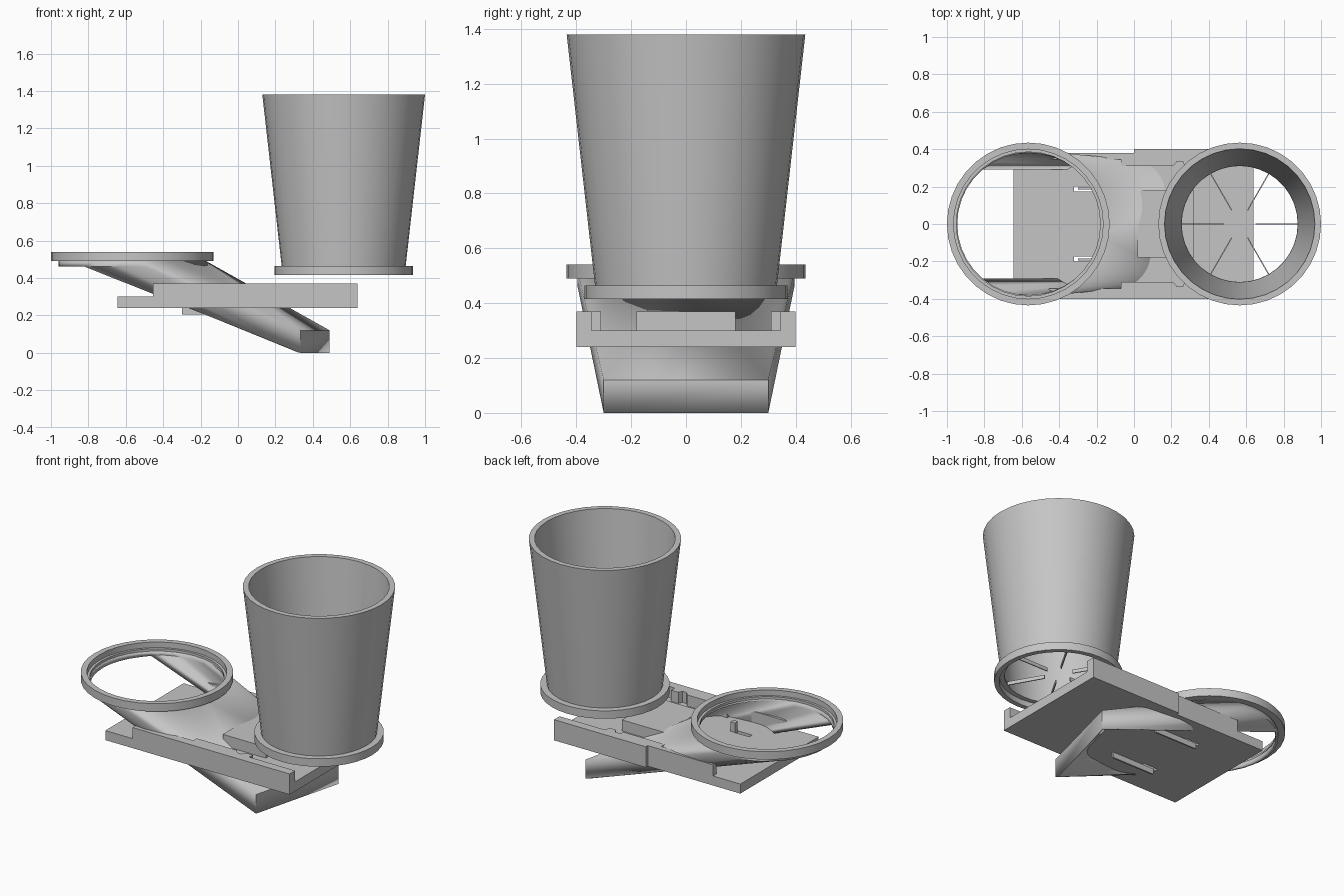
import bpy, bmesh, math
from mathutils import Vector

cube = bpy.data.objects.get("Cube")
if cube:
    bpy.data.objects.remove(cube)

SEG = 36
grey = bpy.data.materials.new("plain grey")
grey.use_nodes = True
COLOUR = (0.56, 0.56, 0.56, 1)
grey.diffuse_color = COLOUR
grey.node_tree.nodes["Principled BSDF"].inputs["Base Color"].default_value = COLOUR


def make(name, bm, smooth=False):
    bmesh.ops.recalc_face_normals(bm, faces=bm.faces)
    mesh = bpy.data.meshes.new(name)
    bm.to_mesh(mesh)
    bm.free()
    mesh.materials.append(grey)
    ob = bpy.data.objects.new(name, mesh)
    bpy.context.collection.objects.link(ob)
    if smooth:
        bpy.ops.object.select_all(action='DESELECT')
        ob.select_set(True)
        bpy.context.view_layer.objects.active = ob
        bpy.ops.object.shade_smooth_by_angle(angle=math.radians(30))
    return ob


def lathe(name, cx, profile):
    """Spin a closed (radius, z) profile about a vertical axis at x = cx."""
    bm = bmesh.new()
    rings = []
    for i in range(SEG):
        a = 2 * math.pi * i / SEG
        rings.append([bm.verts.new((cx + r * math.cos(a), r * math.sin(a), z)) for r, z in profile])
    n = len(profile)
    for i in range(SEG):
        p, q = rings[i], rings[(i + 1) % SEG]
        for j in range(n):
            k = (j + 1) % n
            bm.faces.new((p[j], q[j], q[k], p[k]))
    return make(name, bm, True)


def prism(name, outline, z0, z1):
    """Extrude a plan outline from z0 to z1."""
    bm = bmesh.new()
    face = bm.faces.new([bm.verts.new((x, y, z0)) for x, y in outline])
    ext = bmesh.ops.extrude_face_region(bm, geom=[face])
    verts = [v for v in ext["geom"] if isinstance(v, bmesh.types.BMVert)]
    bmesh.ops.translate(bm, verts=verts, vec=(0, 0, z1 - z0))
    return make(name, bm)


def box(name, x0, x1, y0, y1, z0, z1):
    return prism(name, [(x0, y0), (x1, y0), (x1, y1), (x0, y1)], z0, z1)


# Tall tapered cup, open at both ends, with its foot ring
lathe("cup", 0.565, [(0.33, 0.45), (0.435, 1.38), (0.402, 1.38), (0.31, 0.45)])
lathe("cup_foot_ring", 0.565, [(0.37, 0.415), (0.37, 0.465), (0.31, 0.465), (0.31, 0.45),
                               (0.34, 0.45), (0.34, 0.415)])

# Six thin radial fins in the cup mouth
for i in range(6):
    a = math.radians(60 * i)
    d, s = Vector((math.cos(a), math.sin(a))), Vector((-math.sin(a), math.cos(a))) * 0.003
    c = Vector((0.565, 0))
    prism("cup_fin_%d" % (i + 1),
          [c + d * 0.085 - s, c + d * 0.32 - s, c + d * 0.32 + s, c + d * 0.085 + s], 0.452, 0.475)

# Receiving ring with a stepped seat
lathe("chute_ring", -0.565, [(0.435, 0.49), (0.435, 0.54), (0.4, 0.54), (0.4, 0.505),
                             (0.385, 0.505), (0.385, 0.49)])

# Chute: hull from ring to slanted end wall, opened at top and underside
bm = bmesh.new()
for i in range(SEG):
    a = 2 * math.pi * i / SEG
    for z in (0.46, 0.49):
        bm.verts.new((-0.565 + 0.395 * math.cos(a), 0.395 * math.sin(a), z))
for x, y in ((0.335, -0.3), (0.49, 0.3)):
    for z in (0, 0.12):
        bm.verts.new((x, y, z))
bmesh.ops.convex_hull(bm, input=bm.verts)
bmesh.ops.recalc_face_normals(bm, faces=bm.faces)
bm.normal_update()
openings = [f for f in bm.faces if f.normal.z > 0.99 or f.normal.z < -0.86]
bmesh.ops.delete(bm, geom=openings, context='FACES')
chute = make("chute", bm, True)
wall = chute.modifiers.new("wall", 'SOLIDIFY')
wall.thickness = 0.015
wall.offset = -1

# Tray floor, slightly narrower on the back left
floor = prism("tray_floor", [(-0.645, -0.4), (0.64, -0.4), (0.64, 0.4), (0, 0.4),
                             (0, 0.38), (-0.645, 0.38)], 0.24, 0.30)
# Side walls
box("front_wall", -0.455, 0.64, -0.4, -0.345, 0.30, 0.37)
prism("back_wall", [(-0.455, 0.345), (0.64, 0.345), (0.64, 0.4), (0, 0.4),
                    (0, 0.38), (-0.455, 0.38)], 0.30, 0.37)
# Raised block behind the chute
box("centre_block", 0.02, 0.32, -0.18, 0.18, 0.30, 0.37)

for side, s in (("front", -1), ("back", 1)):
    # Inner wall flange with a rounded notch at its end
    prism(side + "_flange", [(-0.07, s * 0.345), (-0.07, s * 0.31), (0.21, s * 0.31),
                             (0.23, s * 0.335), (0.26, s * 0.335), (0.27, s * 0.31),
                             (0.32, s * 0.31), (0.32, s * 0.345)], 0.30, 0.37)
    # Slot through the floor
    cut = box(side + "_slot_cutter", -0.32, -0.22, s * 0.187 - 0.014, s * 0.187 + 0.014, 0.2, 0.34)
    cut.hide_render = True
    cut.hide_set(True)
    mod = floor.modifiers.new(side + "_slot", 'BOOLEAN')
    mod.object = cut
    mod.solver = 'EXACT'
    # Clip arm beneath the floor and its upright tab
    box(side + "_clip_arm", -0.3, 0.0, s * 0.19 - 0.005, s * 0.19 + 0.005, 0.205, 0.24)
    box(side + "_clip_tab", -0.22, -0.19, s * 0.187 - 0.014, s * 0.187 + 0.014, 0.30, 0.36)

# Bake the cuts, then drop the cutters
bpy.context.view_layer.update()
baked = bpy.data.meshes.new_from_object(floor.evaluated_get(bpy.context.evaluated_depsgraph_get()))
floor.modifiers.clear()
floor.data = baked
for side in ("front", "back"):
    bpy.data.objects.remove(bpy.data.objects[side + "_slot_cutter"])
